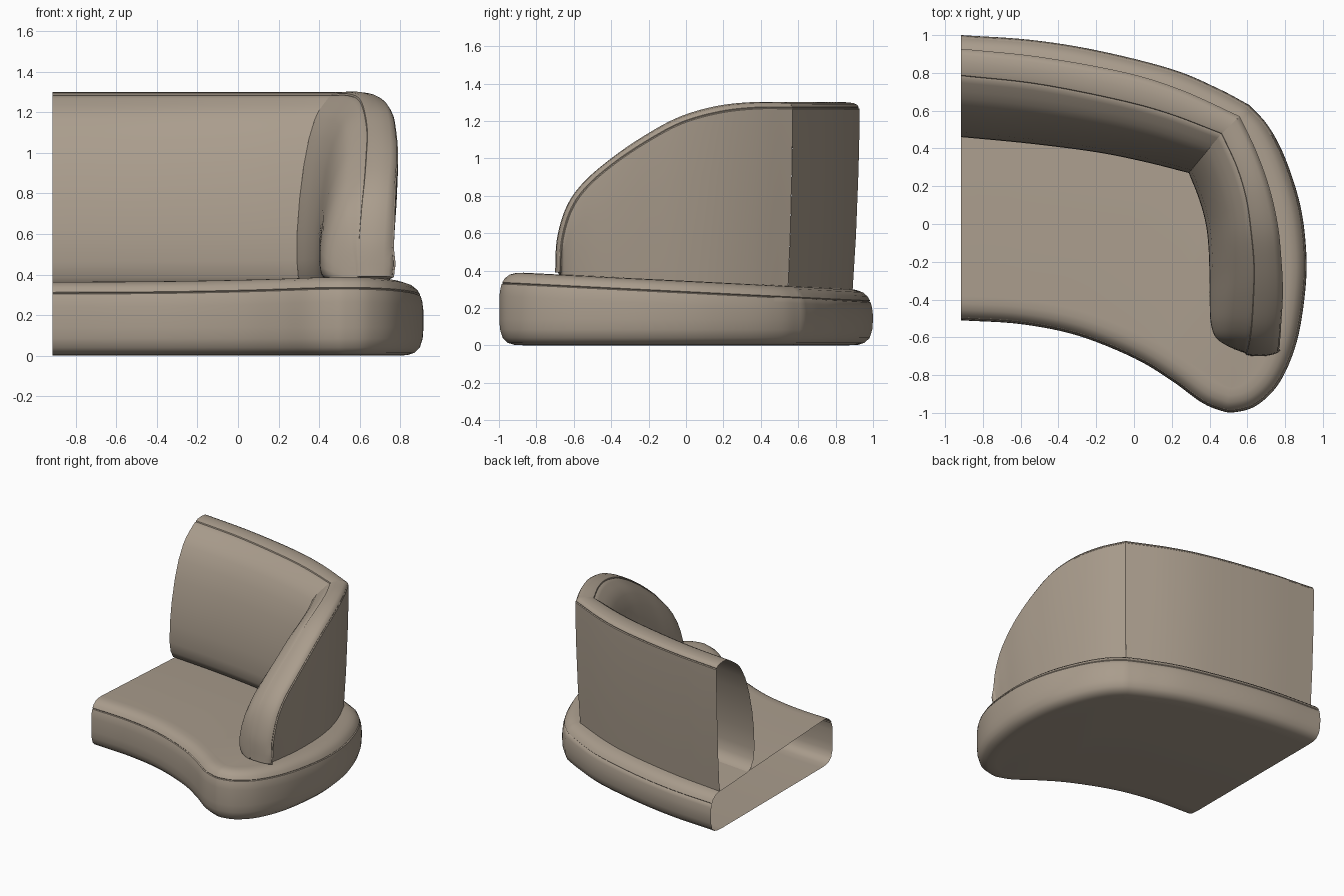
import bpy, bmesh
from mathutils import Vector

if "Cube" in bpy.data.objects:
    bpy.data.objects.remove(bpy.data.objects["Cube"])

fabric = bpy.data.materials.new("warm_taupe_fabric")
fabric.diffuse_color = (0.40, 0.335, 0.265, 1)
fabric.use_nodes = True
fabric.node_tree.nodes["Principled BSDF"].inputs["Base Color"].default_value = fabric.diffuse_color


def seat_top(y):
    """Height of the gently tilted seat surface."""
    return 0.345 - 0.05 * y


def spline(rows, steps):
    """Catmull-Rom interpolation through rows of any dimension."""
    n, out = len(rows), []
    for i in range(n - 1):
        b, c = rows[i], rows[i + 1]
        a = rows[i - 1] if i else [2 * p - q for p, q in zip(b, c)]
        d = rows[i + 2] if i + 2 < n else [2 * q - p for p, q in zip(b, c)]
        for k in range(steps):
            t = k / steps
            out.append([0.5 * (2 * q + (r - p) * t + (2 * p - 5 * q + 4 * r - s) * t * t
                               + (3 * q - p - 3 * r + s) * t ** 3)
                        for p, q, r, s in zip(a, b, c, d)])
    out.append(list(rows[-1]))
    return out


def loft(name, rings, closed, caps):
    """Skin a list of equal-length rings; caps are ring indices to fill."""
    bm = bmesh.new()
    vs = [[bm.verts.new(p) for p in r] for r in rings]
    m = len(rings[0])
    for a, b in zip(vs, vs[1:]):
        for j in range(m if closed else m - 1):
            k = (j + 1) % m
            bm.faces.new((a[j], a[k], b[k], b[j]))
    for c in caps:
        bm.faces.new(vs[c])
    bmesh.ops.recalc_face_normals(bm, faces=bm.faces)
    me = bpy.data.meshes.new(name)
    bm.to_mesh(me)
    bm.free()
    me.materials.append(fabric)
    ob = bpy.data.objects.new(name, me)
    bpy.context.collection.objects.link(ob)
    bpy.ops.object.select_all(action='DESELECT')
    ob.select_set(True)
    bpy.context.view_layer.objects.active = ob
    bpy.ops.object.shade_smooth_by_angle(angle=0.75)
    return ob


# Seat: plan outline, open along the left joining side
front = [(-.915, -.51), (-.6, -.53), (-.3, -.59), (0, -.71), (.2, -.83), (.35, -.94),
         (.45, -.985), (.53, -.997), (.65, -.96), (.77, -.84), (.86, -.63), (.905, -.37),
         (.912, -.15), (.88, .1), (.8, .35), (.71, .52), (.61, .63)]
rear = [(.61, .63), (.45, .715), (.2, .82), (-.2, .92), (-.55, .975), (-.915, 1)]
outline = spline(front, 6)[:-1] + spline(rear, 6)
# (inset, height, height measured from the seat top?)
levels = [(.14, 0, 0), (.08, .003, 0), (.045, .014, 0), (.018, .04, 0), (.004, .085, 0),
          (0, .14, 0), (.001, -.13, 1), (.006, -.09, 1), (.013, -.066, 1),
          (.020, -.062, 1), (.016, -.057, 1), (.03, -.034, 1), (.055, -.014, 1),
          (.09, -.003, 1), (.13, 0, 1)]
rings = []
for inset, h, from_top in levels:
    ring = []
    for i, p in enumerate(outline):
        a, b = outline[max(i - 1, 0)], outline[min(i + 1, len(outline) - 1)]
        t = Vector((b[0] - a[0], b[1] - a[1])).normalized()
        x, y = p[0] - t.y * inset, p[1] + t.x * inset
        if i in (0, len(outline) - 1):
            x = -.915
        ring.append((x, y, h + (seat_top(y) if from_top else 0)))
    rings.append(ring)
loft("seat", rings, False, (0, -1))

# Cushion section: (across, height fraction, depth below the rim)
# across runs 0 outer edge, 1 top seam, 2 inner foot
section = [(.25, 0, .035), (.13, .3, .035), (.04, .65, .035), (0, .9, .035), (0, 1, .036),
           (.04, 1, .031), (.03, 1, .026), (.09, 1, .013), (.22, 1, .004), (.5, 1, 0),
           (.8, 1, .003), (.95, 1, .01), (.97, 1, .018), (1.02, 1, .018),
           (1.1, .985, .018), (1.24, .955, .02), (1.36, .925, .02), (1.48, .88, .02),
           (1.65, .78, .02), (1.8, .64, .02), (1.92, .47, .02), (1.99, .3, .02),
           (2, .15, .02), (1.96, .07, .02), (1.86, .015, .02), (1.7, 0, .02)]


def cushion(name, rows, caps):
    """Rows: outer xy, seam xy, inner foot xy, rim height."""
    st = spline(rows, 6)
    rings = []
    for i, (ox, oy, sx, sy, ix, iy, h) in enumerate(st):
        a, b = st[max(i - 1, 0)], st[min(i + 1, len(st) - 1)]
        # rim direction decides which way the rounded edge is turned
        run = Vector((b[2] - a[2], b[3] - a[3], b[6] - a[6])).normalized()
        flat = Vector((run.x, run.y, 0))
        level = flat.length
        flat = flat.normalized() if level > 1e-6 else Vector((0, -1, 0))
        O, S, I = Vector((ox, oy, 0)), Vector((sx, sy, 0)), Vector((ix, iy, 0))
        ring = []
        for u, v, d in section:
            p = O.lerp(S, u) if u <= 1 else S.lerp(I, u - 1)
            p = p + flat * (d * run.z)
            base = seat_top(p.y) - .004
            p.z = base + v * max(h - d * level - base, 0.004)
            ring.append(p)
        rings.append(ring)
    return loft(name, rings, True, caps)


# Backrest, open at the left joining side
corner = (.56, .57, .46, .475, .29, .27, 1.3)
cushion("backrest", [
    (-.915, .928, -.915, .78, -.915, .46, 1.3),
    (-.5, .885, -.52, .737, -.55, .425, 1.3),
    (-.05, .803, -.1, .655, -.2, .38, 1.3),
    (.25, .71, .18, .58, .06, .328, 1.3),
    corner], ())

# Armrest, sweeping down to the front
cushion("armrest", [
    corner,
    (.65, .38, .54, .3, .345, .13, 1.3),
    (.72, .18, .59, .13, .38, 0, 1.278),
    (.765, -.03, .615, -.05, .395, -.13, 1.22),
    (.782, -.22, .63, -.23, .4, -.28, 1.12),
    (.787, -.4, .625, -.4, .4, -.42, 1.0),
    (.777, -.55, .615, -.55, .405, -.54, .87),
    (.767, -.64, .6, -.64, .43, -.62, .74),
    (.757, -.69, .585, -.69, .49, -.665, .57),
    (.75, -.70, .58, -.70, .555, -.692, .39)], (-1,))
